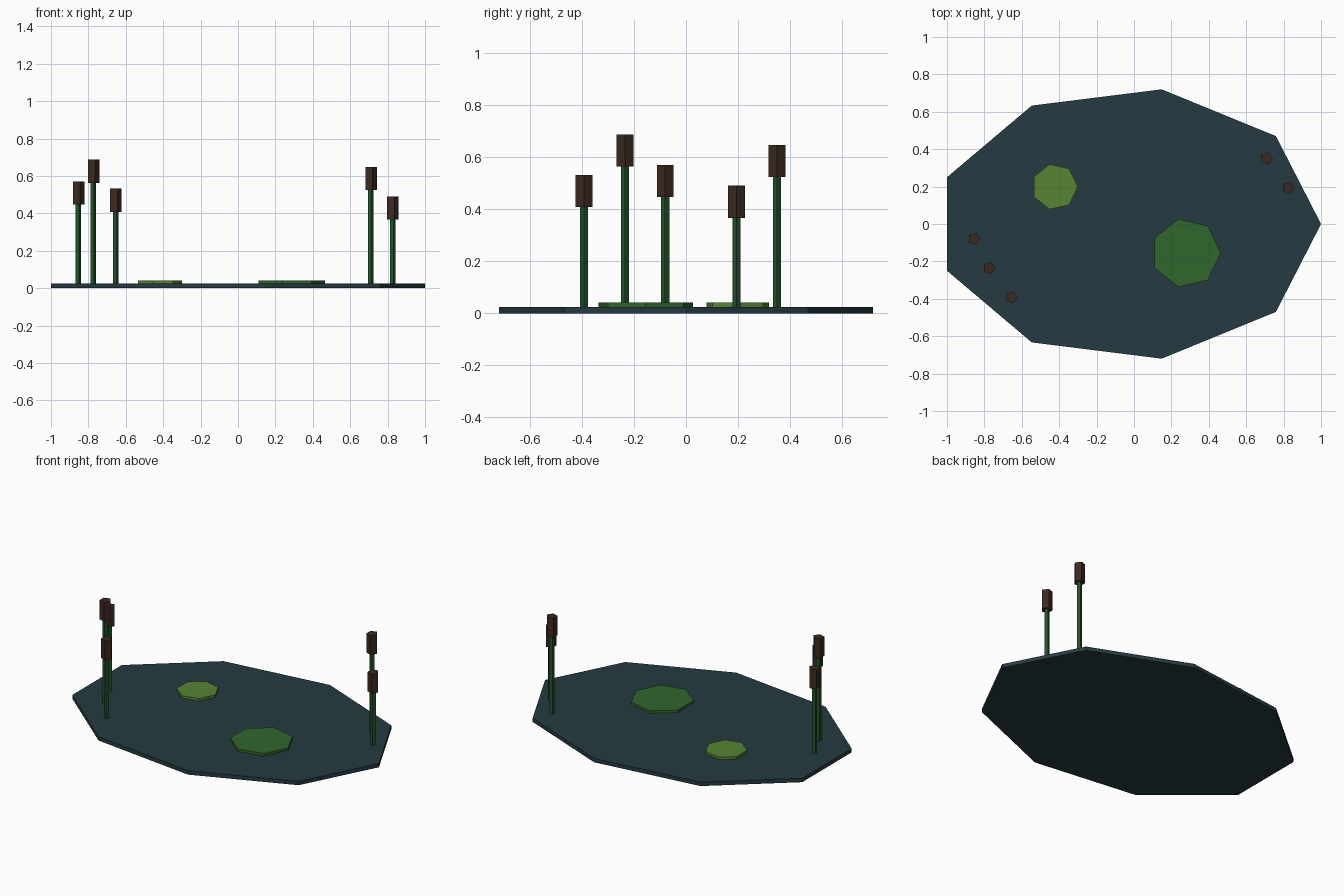
import bpy, bmesh
from math import cos, sin, pi

if "Cube" in bpy.data.objects:
    bpy.data.objects.remove(bpy.data.objects["Cube"])


def material(name, rgb):
    m = bpy.data.materials.new(name)
    m.diffuse_color = (*[(c / 255) ** 2.2 for c in rgb], 1)
    m.use_nodes = True
    m.node_tree.nodes["Principled BSDF"].inputs["Base Color"].default_value = m.diffuse_color
    return m


WATER = material("water", (41, 61, 67))
PAD_DARK = material("pad_dark", (52, 102, 48))
PAD_LIGHT = material("pad_light", (87, 130, 55))
STEM = material("stem", (40, 82, 46))
HEAD = material("head", (62, 45, 38))


def prism(name, sides, x, y, z0, z1, rx, ry, mat):
    """Flat-sided prism with one corner pointing along +x."""
    bm = bmesh.new()
    rings = []
    for z in (z0, z1):
        rings.append([bm.verts.new((x + rx * cos(2 * pi * i / sides),
                                    y + ry * sin(2 * pi * i / sides), z))
                      for i in range(sides)])
    low, high = rings
    bm.faces.new(low[::-1])
    bm.faces.new(high)
    for i in range(sides):
        j = (i + 1) % sides
        bm.faces.new((low[i], low[j], high[j], high[i]))
    mesh = bpy.data.meshes.new(name)
    bm.to_mesh(mesh)
    bm.free()
    mesh.materials.append(mat)
    ob = bpy.data.objects.new(name, mesh)
    bpy.context.collection.objects.link(ob)
    return ob


# Pond surface
prism("pond", 9, -0.031, 0, 0, 0.025, 1.031, 0.731, WATER)

# Lily pads
prism("lily_pad_large", 7, 0.278, -0.155, 0.025, 0.041, 0.186, 0.186, PAD_DARK)
prism("lily_pad_small", 7, -0.424, 0.199, 0.025, 0.041, 0.124, 0.124, PAD_LIGHT)

# Cattails: x, y, top height
cattails = [(-0.855, -0.08, 0.571), (-0.775, -0.235, 0.688),
            (-0.656, -0.392, 0.532), (0.708, 0.35, 0.648),
            (0.825, 0.194, 0.491)]
for n, (x, y, top) in enumerate(cattails, 1):
    prism(f"cattail_stem_{n}", 5, x, y, 0.02, top - 0.09, 0.0165, 0.0165, STEM)
    prism(f"cattail_head_{n}", 5, x, y, top - 0.124, top, 0.034, 0.034, HEAD)
